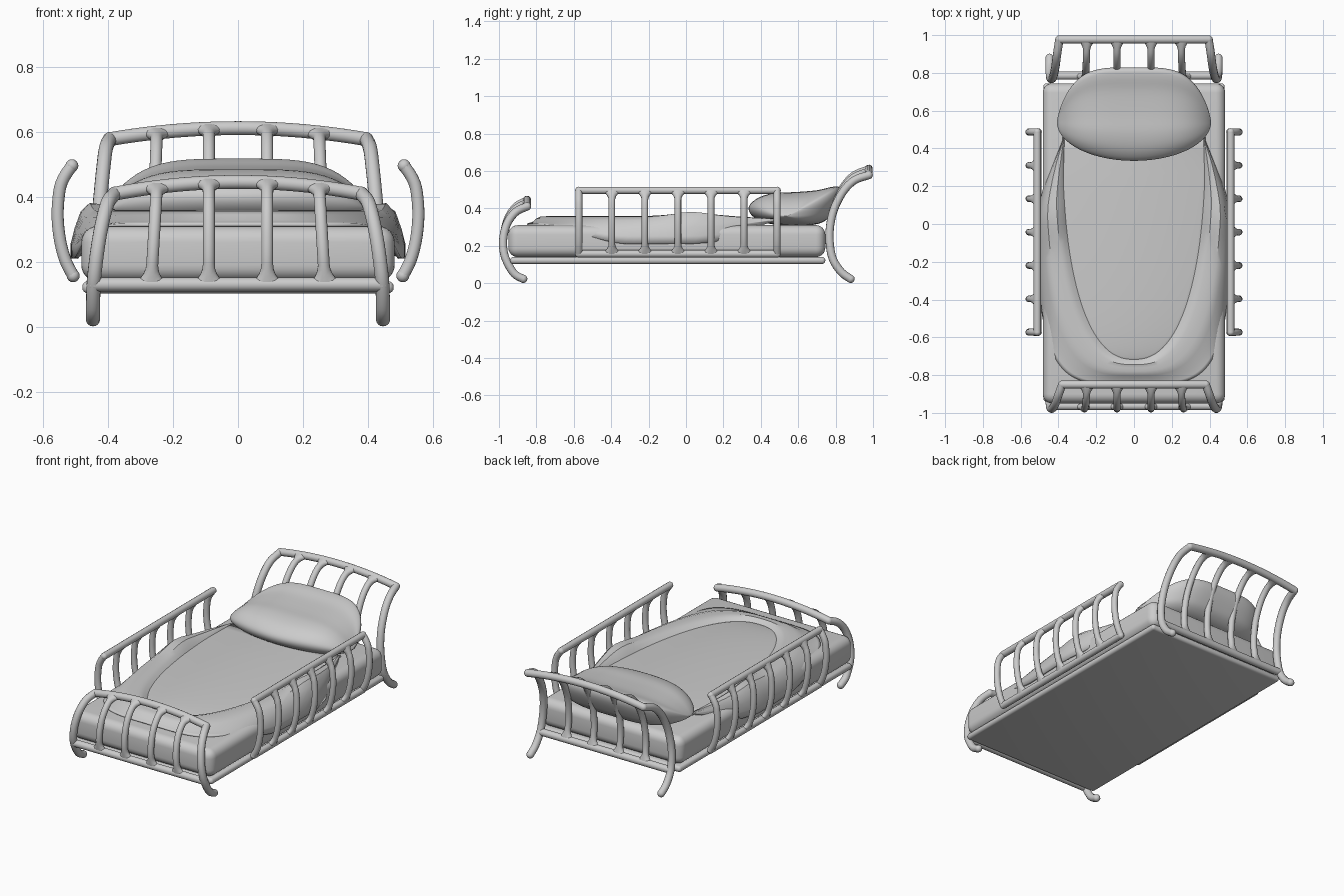
import bpy, bmesh, math
from mathutils import Vector

if "Cube" in bpy.data.objects:
    bpy.data.objects.remove(bpy.data.objects["Cube"])


def spline(pts, n=6, closed=False):
    """Catmull-Rom resampling of a short list of points."""
    p = [Vector(q) for q in pts]
    c, out = len(p), []
    at = (lambda i: p[i % c]) if closed else (lambda i: p[min(max(i, 0), c - 1)])
    for i in range(c if closed else c - 1):
        a, b, d, e = at(i - 1), at(i), at(i + 1), at(i + 2)
        for k in range(n):
            t = k / n
            out.append(0.5 * (2 * b + (d - a) * t + (2 * a - 5 * b + 4 * d - e) * t * t
                              + (3 * b - a - 3 * d + e) * t ** 3))
    return out if closed else out + [p[-1]]


def add_bm(name, bm, angle=40):
    me = bpy.data.meshes.new(name)
    bmesh.ops.recalc_face_normals(bm, faces=bm.faces)
    bm.to_mesh(me)
    bm.free()
    ob = bpy.data.objects.new(name, me)
    bpy.context.collection.objects.link(ob)
    bpy.ops.object.select_all(action='DESELECT')
    ob.select_set(True)
    bpy.context.view_layer.objects.active = ob
    bpy.ops.object.shade_smooth_by_angle(angle=math.radians(angle))
    return ob


def tube(bm, pts, r, sides=12, flare=None):
    """Sweep a round tube with ball ends; flare widens both ends along axis 0 or 1 as a fillet."""
    pts = [Vector(p) for p in pts]
    rings, normal = [], None
    for i, p in enumerate(pts):
        d = (pts[min(i + 1, len(pts) - 1)] - pts[max(i - 1, 0)]).normalized()
        if normal is None:
            normal = d.orthogonal()
        normal = (normal - d * normal.dot(d)).normalized()
        side = d.cross(normal)
        ends = min((p - pts[0]).length, (p - pts[-1]).length)
        grow = 1 + 0.035 / r * max(0, 1 - ends / 0.06) ** 2
        ring = []
        for k in range(sides):
            a = 2 * math.pi * k / sides
            off = r * (normal * math.cos(a) + side * math.sin(a))
            if flare is not None:
                off[flare] *= grow
            ring.append(bm.verts.new(p + off))
        rings.append(ring)
    for a, b in zip(rings, rings[1:]):
        for k in range(sides):
            j = (k + 1) % sides
            bm.faces.new((a[k], a[j], b[j], b[k]))
    for p in (pts[0], pts[-1]):
        g = bmesh.ops.create_uvsphere(bm, u_segments=12, v_segments=8, radius=r)
        bmesh.ops.translate(bm, verts=g['verts'], vec=p)


def rounded_box(name, lo, hi, r, segs):
    bm = bmesh.new()
    bmesh.ops.create_cube(bm, size=1)
    for v in bm.verts:
        v.co = [(l + h) / 2 + c * (h - l) for l, h, c in zip(lo, hi, v.co)]
    bmesh.ops.bevel(bm, geom=bm.edges[:], offset=r, segments=segs, profile=0.5, affect='EDGES')
    return add_bm(name, bm)


def end_frame(name, post, rise):
    """Curved end frame: posts, arched top rail, bottom rail and four bars."""
    bm = bmesh.new()
    rail_z = 0.13
    x_top, y_top, z_top = post[-1]
    arch = lambda x: z_top + rise * (1 - (x / x_top) ** 2)
    upper = [p for p in post if p[2] >= rail_z - 0.001]
    for s in (-1, 1):
        tube(bm, spline([(s * x, y, z) for x, y, z in post]), 0.022)
        for x0, x1 in ((0.09, 0.09), (0.268, 0.25)):
            k = (arch(x1) - rail_z) / (z_top - rail_z)
            bar = []
            for _, y, z in upper:
                f = (z - rail_z) / (z_top - rail_z)
                bar.append((s * (x0 + (x1 - x0) * f), y, rail_z + (z - rail_z) * k))
            tube(bm, spline(bar), 0.019, flare=0)
    tube(bm, [(x_top * i / 12, y_top, arch(x_top * i / 12)) for i in range(-12, 13)], 0.022)
    x, y, z = upper[0]
    tube(bm, [(-x, y, z), (x, y, z)], 0.022)
    return add_bm(name, bm)


# Base and mattress
rounded_box("base_board", (-0.48, -0.94, 0.103), (0.48, 0.745, 0.14), 0.017, 4)
rounded_box("mattress", (-0.483, -0.95, 0.14), (0.483, 0.745, 0.31), 0.05, 6)

# Headboard and footboard
end_frame("headboard", [(0.447, 0.88, 0.023), (0.447, 0.83, 0.06), (0.445, 0.785, 0.13),
                        (0.44, 0.768, 0.22), (0.432, 0.771, 0.31), (0.424, 0.793, 0.40),
                        (0.415, 0.84, 0.49), (0.407, 0.90, 0.55), (0.395, 0.977, 0.578)], 0.034)
end_frame("footboard", [(0.447, -0.87, 0.023), (0.447, -0.92, 0.053), (0.445, -0.964, 0.13),
                        (0.438, -0.978, 0.20), (0.428, -0.972, 0.27), (0.415, -0.948, 0.335),
                        (0.40, -0.905, 0.385), (0.38, -0.85, 0.410)], 0.036)

# Side guard rails
profile = [(0.508, 0.157), (0.532, 0.205), (0.549, 0.27), (0.556, 0.345),
           (0.55, 0.42), (0.536, 0.46), (0.512, 0.496)]
for s, label in ((1, "right"), (-1, "left")):
    bm = bmesh.new()
    ys = [-0.573 + 1.06 * i / 6 for i in range(7)]
    for y in ys:
        end = y in (ys[0], ys[-1])
        tube(bm, spline([(s * x, y, z) for x, z in profile]), 0.019 if end else 0.018,
             flare=None if end else 1)
    for x, z in (profile[0], profile[-1]):
        tube(bm, [(s * x, ys[0], z), (s * x, ys[-1], z)], 0.02)
    add_bm("guard_rail_" + label, bm)

# Pillow: side profile scaled along its width, sagging at the ends
section = spline([(0.335, 0.392), (0.347, 0.427), (0.40, 0.463), (0.48, 0.483), (0.58, 0.487),
                  (0.70, 0.497), (0.78, 0.515), (0.82, 0.513), (0.828, 0.47), (0.80, 0.40),
                  (0.76, 0.345), (0.68, 0.312), (0.5, 0.312), (0.42, 0.325), (0.36, 0.355)], 4, True)
bm = bmesh.new()
rings = []
for i in range(41):
    u = math.sin(math.pi / 2 * (i / 20 - 1) * 0.995)
    w = abs(u)
    front, back, high = (1 - u * u) ** 0.5, (1 - w ** 4) ** 0.75, (1 - w ** 4) ** 0.8
    rings.append([bm.verts.new((0.408 * u, 0.54 + (y - 0.54) * (front if y < 0.54 else back),
                                0.40 - 0.04 * w ** 4 + (z - 0.40) * high)) for y, z in section])
n = len(section)
for a, b in zip(rings, rings[1:]):
    for k in range(n):
        bm.faces.new((a[k], a[(k + 1) % n], b[(k + 1) % n], b[k]))
bm.faces.new(rings[0])
bm.faces.new(rings[-1])
add_bm("pillow", bm, 60)

# Blanket: nested U-shaped rings (half width, length, exponent, height, ridge share, side drop)
rows = [(0.365, 1.18, 2.3, 0.340, 0, 0), (0.378, 1.187, 2.35, 0.336, 0, 0),
        (0.395, 1.20, 2.45, 0.350, 0.4, 0), (0.418, 1.215, 2.6, 0.359, 0.8, 0),
        (0.442, 1.232, 2.75, 0.354, 1, 0), (0.465, 1.25, 2.9, 0.356, 1, 0),
        (0.490, 1.272, 3.2, 0.345, 0.7, 0.008), (0.508, 1.29, 3.7, 0.328, 0.2, 0.03),
        (0.519, 1.31, 4.1, 0.322, 0, 0.07), (0.518, 1.32, 4.4, 0.318, 0, 0.108)]
Y0, STEPS = 0.47, 72
bm = bmesh.new()
rings = []
for a, b, e, h, ridge, drop in rows:
    ring = []
    for i in range(STEPS + 1):
        t = math.pi * i / STEPS
        cx, sy = math.cos(t), abs(math.sin(t))
        x = a * math.copysign(abs(cx) ** (2 / e), cx)
        y = Y0 - b * sy ** (2 / e)
        q = min(1, (Y0 - y) / 0.46)
        pinch = q * (1.6 - 0.6 * q)
        lim = 0.367 + (a - 0.367) * pinch
        x = max(-lim, min(lim, x))
        side = max(0, min(1, (y + 0.80) / 0.5)) * pinch
        side = side * side * (3 - 2 * side)
        z = h + 0.026 * ridge * math.exp(-((y - 0.03) / 0.13) ** 2) * abs(cx)
        z = 0.338 + (z - 0.338) * min(1, 0.3 + pinch) - drop * side
        ring.append(bm.verts.new((x, y, z)))
    rings.append(ring)
for a, b in zip(rings, rings[1:]):
    for i in range(STEPS):
        bm.faces.new((a[i], a[i + 1], b[i + 1], b[i]))
# flat centre panel bridged across the U
r = rings[0]
for i in range(STEPS // 2):
    quad = (r[i], r[i + 1], r[STEPS - i - 1], r[STEPS - i])
    bm.faces.new(quad if i < STEPS // 2 - 1 else (r[i], r[i + 1], r[i + 2]))
blanket = add_bm("blanket", bm, 35)
if sum(p.normal.z for p in blanket.data.polygons) < 0:
    blanket.data.flip_normals()
mod = blanket.modifiers.new("thickness", 'SOLIDIFY')
mod.thickness, mod.offset = 0.012, -1
